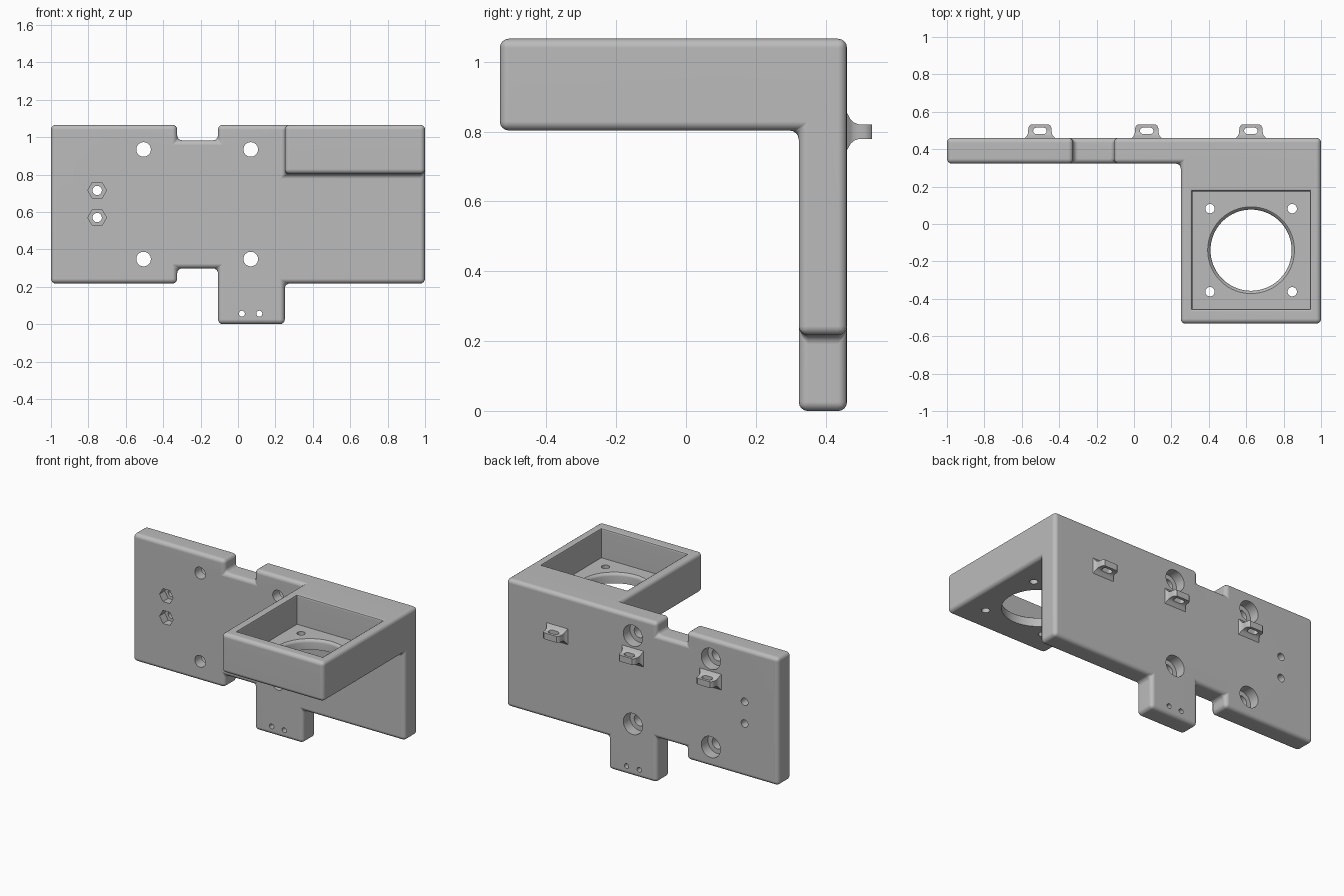
import bpy, bmesh, math
from itertools import product

if "Cube" in bpy.data.objects:
    bpy.data.objects.remove(bpy.data.objects["Cube"])

grey = bpy.data.materials.new("matte_grey")
grey.use_nodes = True
grey.diffuse_color = (0.5, 0.5, 0.5, 1)
grey.node_tree.nodes["Principled BSDF"].inputs["Base Color"].default_value = (0.5, 0.5, 0.5, 1)


def finish(name, bm):
    bmesh.ops.recalc_face_normals(bm, faces=bm.faces)
    mesh = bpy.data.meshes.new(name)
    bm.to_mesh(mesh)
    bm.free()
    mesh.materials.append(grey)
    obj = bpy.data.objects.new(name, mesh)
    bpy.context.collection.objects.link(obj)
    return obj


def skin(name, rings):
    """Closed solid through a row of matching rings."""
    bm = bmesh.new()
    loops = [[bm.verts.new(p) for p in ring] for ring in rings]
    n = len(loops[0])
    for a, b in zip(loops, loops[1:]):
        for i in range(n):
            j = (i + 1) % n
            bm.faces.new((a[i], a[j], b[j], b[i]))
    bm.faces.new(loops[0])
    bm.faces.new(loops[-1])
    return finish(name, bm)


def lathe(centre, profile, sides=32, axis="z", turn=0.0, stretch=0.0):
    """Cutter turned from (radius, height) pairs about z or y."""
    rings = []
    for r, h in profile:
        ring = []
        for i in range(sides):
            a = 2 * math.pi * (i + 0.5) / sides + turn
            u = centre[0] + r * math.cos(a) + math.copysign(stretch, math.cos(a))
            v = centre[1] + r * math.sin(a)
            ring.append((u, v, h) if axis == "z" else (u, h, v))
        rings.append(ring)
    return skin("cutter", rings)


def apply_modifier(obj, kind, **settings):
    mod = obj.modifiers.new(kind, kind)
    for key, value in settings.items():
        setattr(mod, key, value)
    bpy.context.view_layer.objects.active = obj
    bpy.ops.object.modifier_apply(modifier=mod.name)


def cut(obj, cutter):
    apply_modifier(obj, "BOOLEAN", operation="DIFFERENCE", solver="EXACT", object=cutter)
    bpy.data.objects.remove(cutter)


def smooth(obj):
    bpy.ops.object.select_all(action="DESELECT")
    obj.select_set(True)
    bpy.context.view_layer.objects.active = obj
    bpy.ops.object.shade_smooth_by_angle(angle=math.radians(35))
    mod = obj.modifiers.new("even_normals", "WEIGHTED_NORMAL")
    mod.keep_sharp = True


FRONT, BACK, TOP = 0.323, 0.461, 1.066

# Bracket body: filled cells of a block grid, merged into one shell
xs = [-1, -0.325, -0.107, 0.25, 1]
ys = [-0.533, FRONT, BACK]
zs = [0, 0.217, 0.298, 0.803, 0.983, TOP]


def filled(c):
    x, y, z = c
    if not (0 <= x < 4 and 0 <= y < 2 and 0 <= z < 5):
        return False
    if y == 0:
        return x == 3 and z >= 3          # motor box
    if z == 0:
        return x == 2                     # lower tab
    return not (x == 1 and z in (1, 4))   # edge notches


bm = bmesh.new()
corners = {}
for cell in product(range(4), range(2), range(5)):
    if not filled(cell):
        continue
    for axis, side in product(range(3), (0, 1)):
        near = list(cell)
        near[axis] += 2 * side - 1
        if filled(near):
            continue
        quad = []
        for p, q in ((0, 0), (1, 0), (1, 1), (0, 1)):
            key = list(cell)
            key[axis] += side
            key[(axis + 1) % 3] += p
            key[(axis + 2) % 3] += q
            key = tuple(key)
            if key not in corners:
                corners[key] = bm.verts.new((xs[key[0]], ys[key[1]], zs[key[2]]))
            quad.append(corners[key])
        bm.faces.new(quad)
bmesh.ops.recalc_face_normals(bm, faces=bm.faces)
bmesh.ops.dissolve_limit(bm, angle_limit=0.01, verts=bm.verts, edges=bm.edges)
body = finish("bracket_body", bm)
apply_modifier(body, "BEVEL", width=0.026, segments=4, limit_method="ANGLE")

# Square pocket with a softened rim, then the round opening in its floor
mid = (0.626, -0.14)
root = math.sqrt(2)
floor = 0.87
pocket = [(0.314, floor), (0.314, TOP - 0.014), (0.318, TOP - 0.005), (0.328, TOP), (0.328, TOP + 0.05)]
cut(body, lathe(mid, [(r * root, h) for r, h in pocket], sides=4))
cut(body, lathe(mid, [(0.217, 0.75), (0.217, floor - 0.02), (0.222, floor - 0.008),
                      (0.232, floor), (0.232, floor + 0.03)], sides=96))
for sx, sy in product((-1, 1), repeat=2):
    cut(body, lathe((mid[0] + sx * 0.22, mid[1] + sy * 0.222), [(0.025, 0.75), (0.025, 0.92)]))

# Counterbored mounting holes
for x, z in product((-0.505, 0.068), (0.348, 0.934)):
    cut(body, lathe((x, z), [(0.039, 0.25), (0.039, BACK - 0.07), (0.07, BACK - 0.07), (0.07, 0.5)],
                    sides=48, axis="y"))

# Nut traps with through holes
for z in (0.57, 0.715):
    cut(body, lathe((-0.753, z), [(0.05, 0.25), (0.05, FRONT + 0.055)], sides=6, axis="y",
                    turn=-math.pi / 6))
    cut(body, lathe((-0.753, z), [(0.025, 0.25), (0.025, 0.5)], axis="y"))

# Tie holes in the lower tab
for x in (0.021, 0.114):
    cut(body, lathe((x, 0.056), [(0.016, 0.25), (0.016, 0.5)], sides=24, axis="y"))
smooth(body)

# Slotted cable lugs flaring into the back face
flare = [(0.086, 0.062, 0.452), (0.078, 0.05, 0.463), (0.07, 0.035, 0.471), (0.065, 0.026, 0.481),
         (0.063, 0.021, 0.494), (0.062, 0.021, 0.511), (0.057, 0.021, 0.525), (0.046, 0.021, 0.533)]
for side, x in (("right", -0.503), ("middle", 0.068), ("left", 0.625)):
    lug = skin("cable_lug_" + side,
               [[(x + sx * w, y, 0.8 + sz * h) for sx, sz in ((-1, -1), (1, -1), (1, 1), (-1, 1))]
                for w, h, y in flare])
    cut(lug, lathe((x, 0.498), [(0.017, 0.7), (0.017, 0.9)], sides=24, stretch=0.019))
    smooth(lug)
